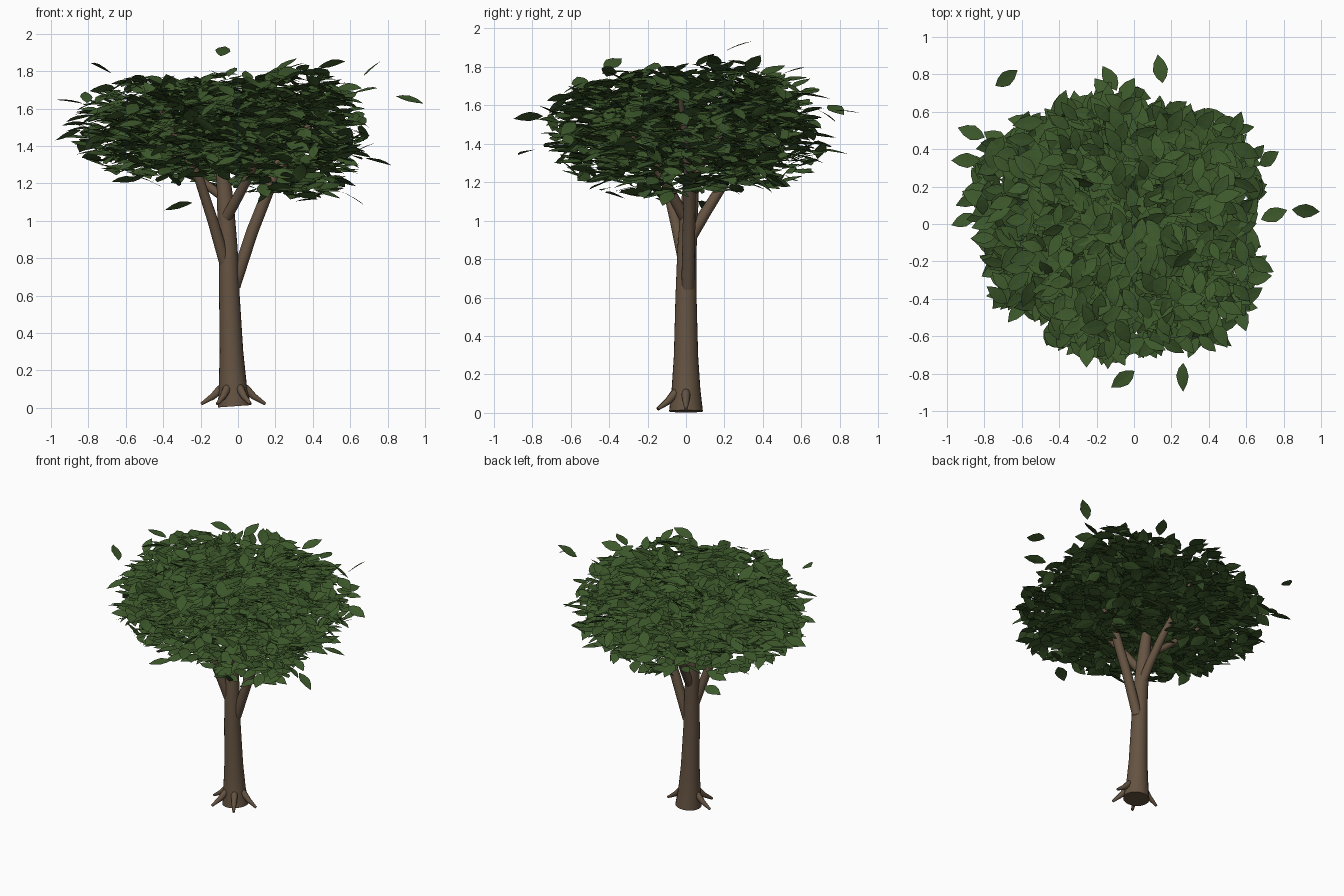
import bpy, bmesh, math, random
from mathutils import Vector, Matrix

random.seed(7)


def material(name, rgb):
    m = bpy.data.materials.new(name)
    m.diffuse_color = (*rgb, 1)
    return m


BARK = material("bark_brown", (0.130, 0.087, 0.054))
LEAF = material("leaf_green", (0.046, 0.098, 0.024))


def finish(bm, name, mat, smooth):
    me = bpy.data.meshes.new(name)
    bm.to_mesh(me)
    bm.free()
    me.materials.append(mat)
    ob = bpy.data.objects.new(name, me)
    bpy.context.collection.objects.link(ob)
    if smooth:
        for o in bpy.context.selected_objects:
            o.select_set(False)
        ob.select_set(True)
        bpy.context.view_layer.objects.active = ob
        bpy.ops.object.shade_smooth_by_angle(angle=math.radians(50))
    return ob


def tube(name, path, sides=16):
    """Tapered limb through points (x, y, z, radius)."""
    bm = bmesh.new()
    pts = [Vector(p[:3]) for p in path]
    rings = []
    for i, p in enumerate(path):
        d = (pts[min(i + 1, len(pts) - 1)] - pts[max(i - 1, 0)]).normalized()
        u = (Vector((0, 1, 0)) - d * d.y).normalized()
        v = d.cross(u)
        rings.append([bm.verts.new(pts[i] + p[3] * (math.cos(a) * u + math.sin(a) * v))
                      for a in (2 * math.pi * k / sides for k in range(sides))])
    for a, b in zip(rings, rings[1:]):
        for k in range(sides):
            n = (k + 1) % sides
            bm.faces.new((a[k], a[n], b[n], b[k]))
    bm.faces.new(rings[0][::-1])
    bm.faces.new(rings[-1])
    bmesh.ops.recalc_face_normals(bm, faces=bm.faces)
    return finish(bm, name, BARK, True)


# Trunk, leaning slightly as it rises
tube("trunk", [(-0.02, 0, 0.008, 0.088), (-0.028, 0, 0.12, 0.075), (-0.035, 0, 0.3, 0.063),
               (-0.046, 0, 0.6, 0.055), (-0.052, 0.005, 0.85, 0.050), (-0.068, 0.02, 1.1, 0.045),
               (-0.085, 0.03, 1.3, 0.034), (-0.14, 0.04, 1.68, 0.012)], 24)

# Main branches
branches = {
    "right": [(-0.02, 0.01, 0.65, 0.034), (0.075, 0.015, 0.94, 0.033),
              (0.19, 0.02, 1.23, 0.031), (0.47, -0.03, 1.64, 0.012)],
    "left": [(-0.06, 0, 0.74, 0.032), (-0.135, -0.055, 1.0, 0.029),
             (-0.21, -0.11, 1.23, 0.026), (-0.42, -0.25, 1.6, 0.01)],
    "back": [(-0.05, 0.01, 0.89, 0.032), (-0.06, 0.1, 1.04, 0.029),
             (-0.08, 0.2, 1.2, 0.026), (-0.14, 0.42, 1.54, 0.01)],
    "front": [(-0.06, -0.01, 1.02, 0.03), (0.0, -0.07, 1.13, 0.028),
              (0.06, -0.13, 1.24, 0.025), (0.18, -0.36, 1.54, 0.01)],
    "side": [(-0.07, 0.02, 1.12, 0.026), (-0.22, 0.05, 1.23, 0.022), (-0.56, 0.18, 1.52, 0.009)],
    "inner": [(0.17, 0.02, 1.2, 0.022), (0.25, 0.15, 1.4, 0.017), (0.33, 0.28, 1.56, 0.008)],
}
for key, path in branches.items():
    tube("branch_" + key, path, 14)

# Roots: short tapered spurs with a rounded upper end
for i, deg in enumerate((0, -58, -120, 180)):
    c, s = math.cos(math.radians(deg)), math.sin(math.radians(deg))
    prof = [(0.052, 0.122, 0.006), (0.06, 0.112, 0.019), (0.072, 0.097, 0.023),
            (0.11, 0.06, 0.018), (0.172, 0.02, 0.008)]
    tube(f"root_{i + 1}", [(-0.025 + r * c, r * s, z, w) for r, z, w in prof], 10)

# Leaf blade: half-width at stations along its length, folded on the midrib, slightly drooping
STATIONS = [(0, 0), (0.2, 0.33), (0.45, 0.5), (0.72, 0.36), (1, 0)]


def add_leaf(bm, centre, yaw, pitch, roll, length, width):
    rot = (Matrix.Rotation(yaw, 4, 'Z') @ Matrix.Rotation(pitch, 4, 'Y')
           @ Matrix.Rotation(roll, 4, 'X'))

    def vert(t, w, lift):
        p = Vector(((t - 0.5) * length, w * width, lift - 0.03 * length * (2 * t - 1) ** 2))
        return bm.verts.new(Vector(centre) + rot @ p)

    mid = [vert(t, 0, 0) for t, w in STATIONS]
    for sgn in (1, -1):
        edge = [mid[0]] + [vert(t, sgn * w, 0.05 * w * width) for t, w in STATIONS[1:-1]] + [mid[-1]]
        for k in range(len(mid) - 1):
            loop = []
            for v in (mid[k], mid[k + 1], edge[k + 1], edge[k]):
                if v not in loop:
                    loop.append(v)
            bm.faces.new(loop if sgn > 0 else loop[::-1])


# Foliage: overlapping ellipsoid clumps (centre, radii, leaf count)
clumps = [
    ((-0.48, 0.12, 1.50), (0.41, 0.46, 0.28), 460),
    ((-0.10, -0.33, 1.49), (0.48, 0.40, 0.29), 460),
    ((0.28, -0.20, 1.45), (0.41, 0.48, 0.35), 500),
    ((-0.08, 0.34, 1.48), (0.53, 0.41, 0.32), 480),
    ((0.32, 0.20, 1.48), (0.38, 0.43, 0.35), 480),
    ((0.02, 0.00, 1.60), (0.55, 0.55, 0.20), 260),
    ((-0.48, -0.20, 1.48), (0.30, 0.32, 0.29), 210),
]
bm = bmesh.new()
for c, rad, count in clumps:
    for _ in range(count):
        d = Vector([random.gauss(0, 1) for _ in range(3)]).normalized() * random.random() ** 0.36
        p = [c[i] + rad[i] * d[i] for i in range(3)]
        yaw = math.atan2(p[1], p[0]) + random.gauss(0, 1.0)
        size = random.uniform(0.12, 0.17)
        add_leaf(bm, p, yaw, random.gauss(0, 0.28), random.gauss(0, 0.3),
                 size, size * random.uniform(0.46, 0.56))
finish(bm, "foliage", LEAF, False)

# Stray leaves around the crown: x, y, z, yaw, pitch (degrees)
strays = [
    (0.92, 0.07, 1.65, -5, 15), (0.72, 0.35, 1.82, 35, -35), (0.75, 0.05, 1.32, 20, 15),
    (-0.68, 0.78, 1.58, 35, 20), (-0.90, 0.34, 1.64, 180, -8), (-0.87, 0.49, 1.52, 160, 5),
    (-0.08, -0.70, 1.40, 210, 10), (0.26, -0.82, 1.54, -90, 5), (-0.06, -0.83, 1.36, 215, 10),
    (0.14, 0.83, 1.57, 100, 5), (-0.13, 0.78, 1.36, 120, 8), (0.62, -0.1, 1.12, -20, 30),
    (-0.32, 0.1, 1.08, 190, 15), (-0.08, 0.27, 1.91, 80, -20), (0.26, 0.1, 1.84, 40, -25),
    (0.5, 0.15, 1.84, 15, -12), (-0.73, -0.38, 1.82, 140, -20), (-0.6, 0.55, 1.22, 170, 5),
    (0.22, 0.55, 1.78, 60, -15), (0.55, 0.53, 1.55, 70, 5), (-0.91, 0.02, 1.46, 200, 20),
    (-0.71, -0.4, 1.6, 230, 20), (0.3, -0.4, 1.78, 10, -20), (0.68, -0.22, 1.7, -30, -10),
]
bm = bmesh.new()
for x, y, z, yaw, pitch in strays:
    add_leaf(bm, (x, y, z), math.radians(yaw), math.radians(pitch),
             random.gauss(0, 0.3), 0.155, 0.082)
finish(bm, "stray_leaves", LEAF, False)
